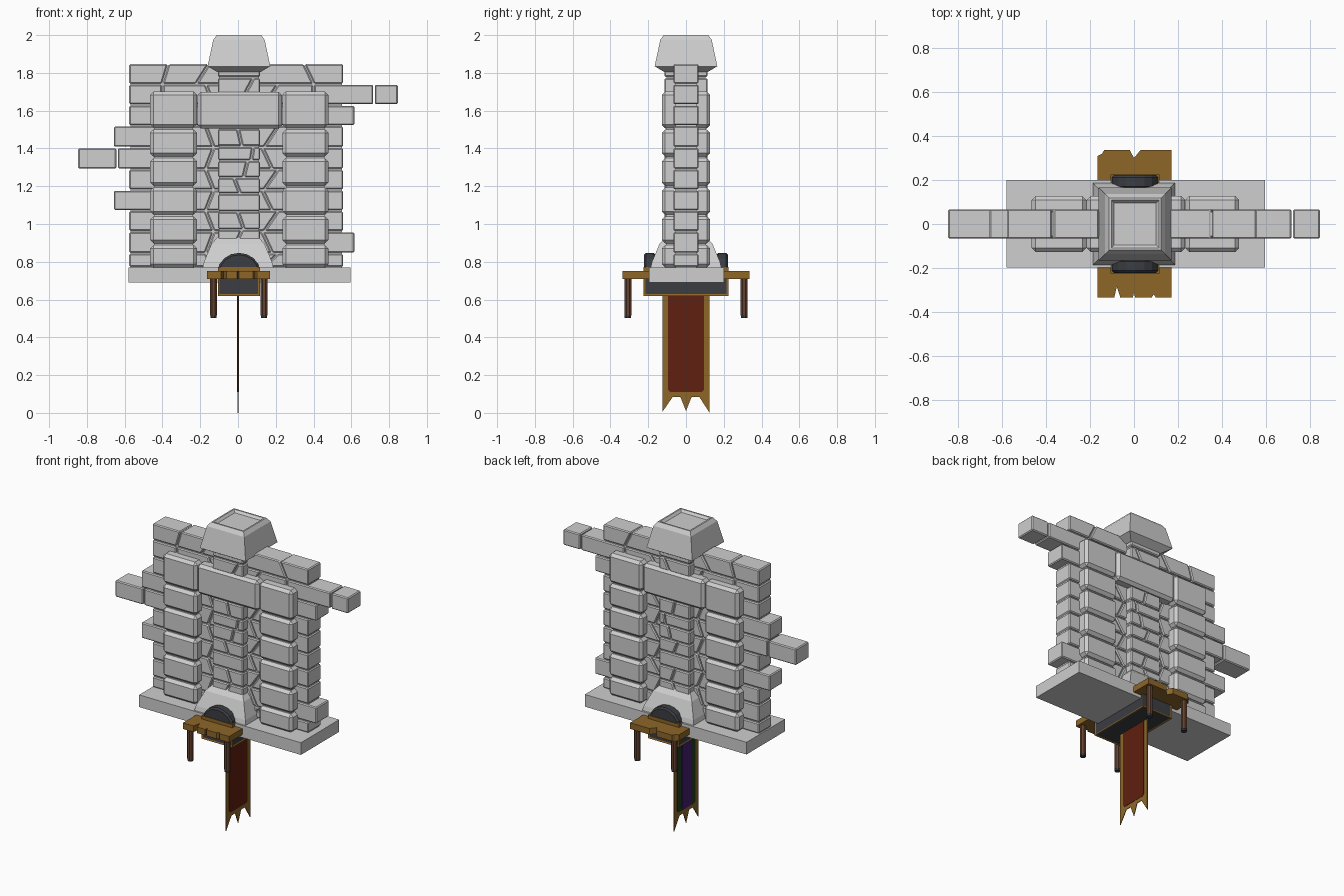
import bpy, bmesh, math
from mathutils import Matrix

if "Cube" in bpy.data.objects:
    bpy.data.objects.remove(bpy.data.objects["Cube"])


def material(name, rgb):
    m = bpy.data.materials.new(name)
    m.diffuse_color = (*rgb, 1)
    m.use_nodes = True
    m.node_tree.nodes["Principled BSDF"].inputs["Base Color"].default_value = m.diffuse_color
    return m


STONE = material("pale_stone", (0.62, 0.62, 0.62))
DARK = material("dark_iron", (0.045, 0.047, 0.055))
BRASS = material("ochre_wood", (0.27, 0.135, 0.022))
WOOD = material("dark_wood", (0.13, 0.055, 0.03))
RED = material("red_cloth", (0.115, 0.014, 0.005))
PURPLE = material("purple_cloth", (0.06, 0.012, 0.16))
GREEN = material("green_cloth", (0.012, 0.045, 0.01))

AXES = {"y": lambda u, v, w: (u, w, v),   # profile in x,z
        "x": lambda u, v, w: (w, u, v),   # profile in y,z
        "z": lambda u, v, w: (u, v, w)}   # profile in x,y


def prism(bm, pts, a, b, axis="y"):
    """Extrude a 2D outline from a to b along an axis."""
    f = AXES[axis]
    lo = [bm.verts.new(f(u, v, a)) for u, v in pts]
    hi = [bm.verts.new(f(u, v, b)) for u, v in pts]
    n = len(pts)
    bm.faces.new(lo)
    bm.faces.new(hi[::-1])
    for i in range(n):
        j = (i + 1) % n
        bm.faces.new((lo[j], lo[i], hi[i], hi[j]))


def rect(x0, x1, z0, z1):
    return [(x0, z0), (x1, z0), (x1, z1), (x0, z1)]


def finish(name, bm, mats, bevel=0):
    bmesh.ops.recalc_face_normals(bm, faces=bm.faces)
    me = bpy.data.meshes.new(name)
    bm.to_mesh(me)
    bm.free()
    for m in mats:
        me.materials.append(m)
    ob = bpy.data.objects.new(name, me)
    bpy.context.collection.objects.link(ob)
    if bevel:
        mod = ob.modifiers.new("chamfer", "BEVEL")
        mod.width, mod.segments, mod.limit_method = bevel, 1, "ANGLE"
    return ob


def solid(name, prisms, mat, bevel=0):
    bm = bmesh.new()
    for p in prisms:
        prism(bm, *p)
    return finish(name, bm, [mat], bevel)


def course(z0, z1, joints, depth, gap=0.004):
    """One row of stones between joints given as (bottom x, top x)."""
    out = []
    for (a, b), (c, d) in zip(joints, joints[1:]):
        out.append(([(a + gap, z0 + gap), (c - gap, z0 + gap),
                     (d - gap, z1 - gap), (b + gap, z1 - gap)], -depth, depth))
    return out


def lofted(name, rings, mat, cx=0.0):
    """Stack of square rings given as (half size, z)."""
    bm = bmesh.new()
    loops = [[bm.verts.new((cx + sx * h, sy * h, z)) for sx, sy in
              ((-1, -1), (1, -1), (1, 1), (-1, 1))] for h, z in rings]
    for r, s in zip(loops, loops[1:]):
        for i in range(4):
            j = (i + 1) % 4
            bm.faces.new((r[i], r[j], s[j], s[i]))
    bm.faces.new(loops[0][::-1])
    bm.faces.new(loops[-1])
    return finish(name, bm, [mat])


# Base slab and wall core behind the joints
solid("base_slab", [(rect(-0.58, 0.595, 0.69, 0.77), -0.197, 0.2)], STONE)
solid("wall_core", [(rect(-0.57, 0.55, 0.77, 1.84), -0.055, 0.055)], STONE)

# Wall courses, top row first: ragged ends and slanted joints
levels = [1.85, 1.74, 1.63, 1.52, 1.405, 1.29, 1.18, 1.07, 0.96, 0.845, 0.77]
ends = [(-0.58, 0.56), (-0.58, 0.85), (-0.58, 0.62), (-0.66, 0.56), (-0.85, 0.56),
        (-0.58, 0.56), (-0.66, 0.56), (-0.58, 0.56), (-0.58, 0.62), (-0.58, 0.56)]
bricks = []
for i, (l, r) in enumerate(ends):
    if i == 0:
        inner = [(-0.40, -0.37), (-0.22, -0.155), (0.0, 0.0), (0.40, 0.35)]
    else:
        s = 0.02 * (-1) ** i
        inner = [(-0.4, -0.4), (-0.15 - s, -0.15 + s), (0.16 + s, 0.17 - 2 * s), (0.4, 0.4)]
    if i == 1:
        inner.append((0.72, 0.72))
    if i == 4:
        inner.insert(0, (-0.64, -0.64))
    bricks += course(levels[i + 1], levels[i], [(l, l)] + inner + [(r, r)], 0.067)
solid("wall_bricks", bricks, STONE, 0.006)

# Two block pillars joined by a lintel
cuts = [1.705, 1.505, 1.353, 1.198, 1.045, 0.893, 0.765]
blocks = [(rect(x0, x1, b + 0.004, t - 0.004), -0.128, 0.128)
          for x0, x1 in ((-0.465, -0.217), (0.235, 0.478))
          for t, b in zip(cuts, cuts[1:])]
blocks.append((rect(-0.215, 0.232, 1.505, 1.7), -0.128, 0.128))
solid("pillar_blocks", blocks, STONE, 0.018)
solid("pillar_cores", [(rect(x0, x1, 0.77, 1.68), -0.105, 0.105)
                       for x0, x1 in ((-0.445, -0.237), (0.255, 0.458))], STONE)

# Centre column of irregular stones
rows = [(1.775, 1.815, None), (1.69, 1.775, (0.04, 0.08)), (1.505, 1.69, None),
        (1.41, 1.505, (0.02, 0.0)), (1.335, 1.41, (0.07, 0.08)), (1.245, 1.335, (0.03, 0.05)),
        (1.16, 1.245, (0.01, -0.02)), (1.065, 1.16, None), (0.97, 1.065, (0.03, 0.0)),
        (0.85, 0.97, (-0.03, 0.02))]
column = []
for z0, z1, j in rows:
    column += course(z0, z1, [(-0.11, -0.11)] + ([j] if j else []) + [(0.12, 0.12)], 0.115)
solid("column_stones", column, STONE, 0.006)
solid("column_core", [(rect(-0.1, 0.11, 0.8, 1.82), -0.103, 0.103)], STONE)

# Column foot and cap
lofted("column_foot", [(0.187, 0.77), (0.18, 0.8), (0.14, 0.895), (0.105, 0.935)], STONE)
lofted("column_cap", [(0.115, 1.805), (0.166, 1.835), (0.136, 1.975), (0.118, 2.0),
                      (0.108, 2.0), (0.095, 1.985)], STONE, 0.005)

# Iron-panelled box under the slab, ochre edges
bm = bmesh.new()
prism(bm, rect(-0.107, 0.117, 0.62, 0.752), -0.225, 0.225)
bmesh.ops.recalc_face_normals(bm, faces=bm.faces)
panels = bm.faces[:]
bmesh.ops.inset_individual(bm, faces=panels, thickness=0.014, depth=-0.003)
for f in panels:
    f.material_index = 1
finish("lower_box", bm, [BRASS, DARK])

for side, label in ((-1, "front"), (1, "back")):
    # Half-round iron boss with ochre foot band
    arc = [(0.005 + 0.11 * math.cos(math.pi * k / 8), 0.75 + 0.097 * math.sin(math.pi * k / 8))
           for k in range(9)]
    solid(label + "_boss", [(arc, side * 0.16, side * 0.222)], DARK, 0.01)
    solid(label + "_boss_band", [(rect(-0.107, 0.117, 0.745, 0.772), side * 0.16, side * 0.226)], BRASS)
    # Shelf with split edges
    if side < 0:
        edge = [(-0.165, -0.335), (-0.09, -0.335), (-0.078, -0.285), (-0.062, -0.335), (-0.005, -0.335),
                (0.0, -0.31), (0.005, -0.335), (0.08, -0.335), (0.09, -0.32), (0.1, -0.335), (0.17, -0.335)]
    else:
        edge = [(-0.165, 0.31), (-0.145, 0.32), (-0.135, 0.337), (-0.02, 0.337), (0.0, 0.3),
                (0.03, 0.337), (0.17, 0.337)]
    solid(label + "_shelf", [(edge + [(0.17, side * 0.19), (-0.165, side * 0.19)], 0.71, 0.75, "z")], BRASS)
    # Shelf legs with dark feet
    for x, hand in ((-0.13, "left"), (0.138, "right")):
        for part, r, z0, z1, m in (("leg", 0.02, 0.515, 0.71, WOOD), ("foot", 0.018, 0.503, 0.516, DARK)):
            ring = [(x + r * math.cos(math.pi * (k + 0.5) / 4),
                     side * 0.308 + r * math.sin(math.pi * (k + 0.5) / 4)) for k in range(8)]
            solid(f"{label}_{hand}_{part}", [(ring, z0, z1, "z")], m)

# Hanging banner with a forked hem and cloth panels on each face
hem = [(-0.125, 0.625), (-0.125, 0.005), (-0.07, 0.085), (-0.03, 0.085), (0.0, 0.01),
       (0.03, 0.085), (0.07, 0.085), (0.125, 0.0), (0.125, 0.625)]
solid("banner_border", [(hem, -0.002, 0.002, "x")], BRASS)


def panel(h):
    return [(-h, 0.62), (-h, 0.122), (-h + 0.012, 0.11), (h - 0.012, 0.11), (h, 0.122), (h, 0.62)]


solid("banner_red_panel", [(panel(0.095), 0.0, 0.004, "x")], RED)
solid("banner_green_panel", [(panel(0.095), -0.004, 0.0, "x")], GREEN)
solid("banner_purple_stripe", [(panel(0.045), -0.005, 0.0, "x")], PURPLE)
